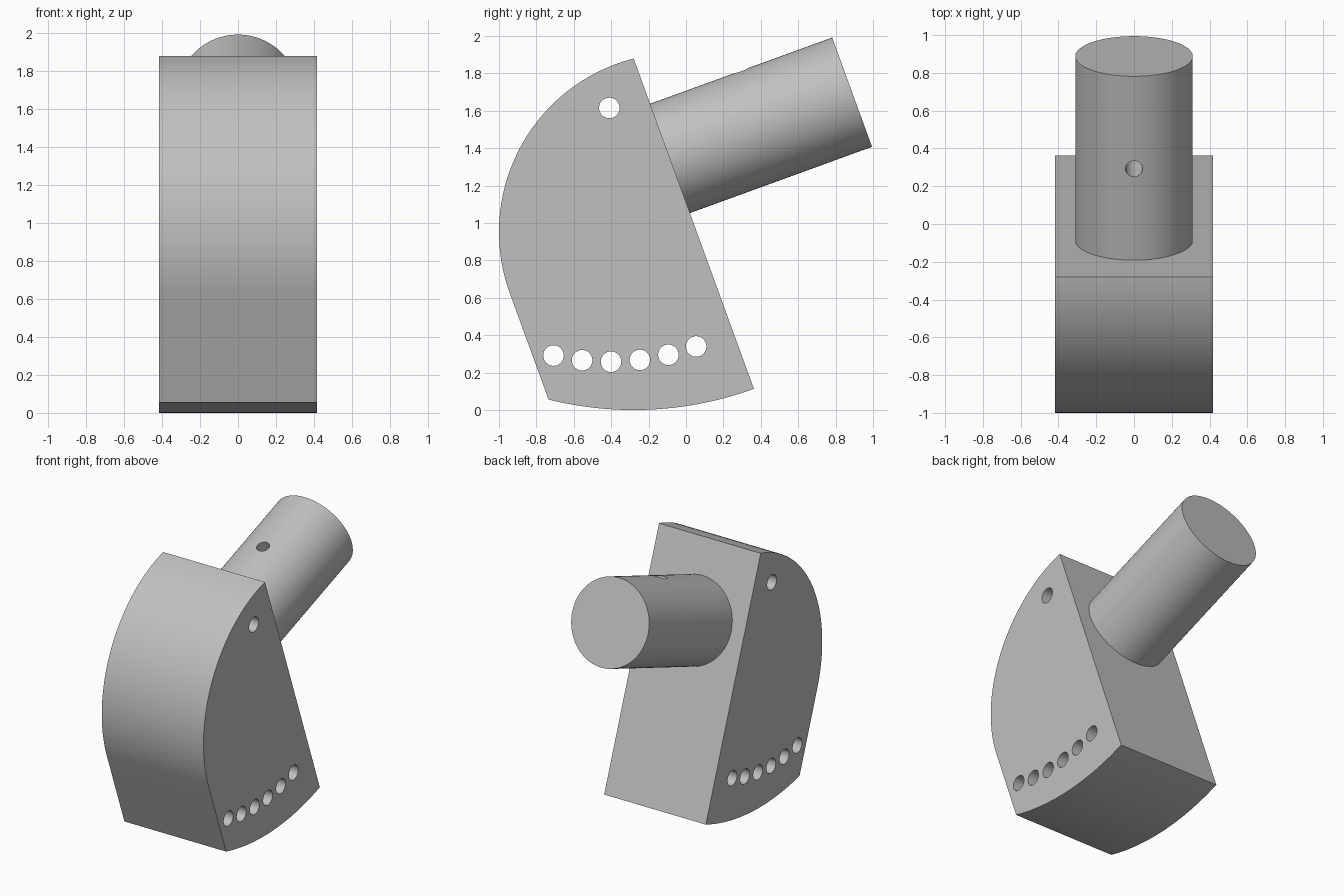
import bpy, bmesh
from math import sin, cos, atan2, radians, pi
from mathutils import Vector, Matrix

if "Cube" in bpy.data.objects:
    bpy.data.objects.remove(bpy.data.objects["Cube"])

TILT = radians(20)
HALF_WIDTH = 0.417
AXIS = Vector((0, cos(TILT), sin(TILT)))     # direction the peg points
UP = Vector((0, -sin(TILT), cos(TILT)))      # along the flat back

grey = bpy.data.materials.new("plain_grey")
grey.use_nodes = True
colour = (0.53, 0.53, 0.53, 1)
grey.diffuse_color = colour
grey.node_tree.nodes["Principled BSDF"].inputs["Base Color"].default_value = colour


def finish(name, bm):
    bmesh.ops.recalc_face_normals(bm, faces=bm.faces)
    mesh = bpy.data.meshes.new(name)
    bm.to_mesh(mesh)
    bm.free()
    obj = bpy.data.objects.new(name, mesh)
    bpy.context.collection.objects.link(obj)
    mesh.materials.append(grey)
    return obj


def rod(name, start, direction, length, radius, sides):
    bm = bmesh.new()
    turn = direction.to_track_quat('Z', 'Y').to_matrix().to_4x4()
    place = Matrix.Translation(start + direction * length / 2) @ turn
    bmesh.ops.create_cone(bm, cap_ends=True, segments=sides, radius1=radius,
                          radius2=radius, depth=length, matrix=place)
    return finish(name, bm)


def drill(target, cutter):
    cutter.hide_render = True
    mod = target.modifiers.new("hole", 'BOOLEAN')
    mod.operation = 'DIFFERENCE'
    mod.solver = 'EXACT'
    mod.object = cutter
    bpy.context.view_layer.objects.active = target
    bpy.ops.object.modifier_apply(modifier=mod.name)
    bpy.data.objects.remove(cutter)


def arc(centre, radius, start, end, steps):
    angles = [start + (end - start) * i / steps for i in range(steps + 1)]
    return [(centre[0] + radius * cos(a), centre[1] + radius * sin(a)) for a in angles]


# Body: side profile with a rounded front and a bottom swung about the top corner
top = (-0.28, 1.88)
front_centre = (-0.043, 0.952)
front_radius = 0.957
top_angle = atan2(top[1] - front_centre[1], top[0] - front_centre[0])
profile = arc(front_centre, front_radius, top_angle, pi + TILT, 48)
profile += arc(top, 1.88, radians(-104), radians(-70), 32)

bm = bmesh.new()
side = bm.faces.new([bm.verts.new((-HALF_WIDTH, y, z)) for y, z in profile])
wall = bmesh.ops.extrude_face_region(bm, geom=[side])
moved = [v for v in wall["geom"] if isinstance(v, bmesh.types.BMVert)]
bmesh.ops.translate(bm, verts=moved, vec=(2 * HALF_WIDTH, 0, 0))
body = finish("body", bm)

# Pivot hole and the fan of adjustment holes, all right through the body
pivot = (-0.41, 1.615)
fan = arc(pivot, 1.357, radians(-102.7), radians(-70), 5)
for y, z in [pivot] + fan:
    drill(body, rod("hole_cutter", Vector((-0.6, y, z)), Vector((1, 0, 0)), 1.2, 0.055, 32))

# Peg standing square on the flat back, with a blind hole halfway along
base = Vector((0, -0.091, 1.343))
sunk = 0.03
length = 1.042
radius = 0.311
peg = rod("peg", base - AXIS * sunk, AXIS, length + sunk, radius, 96)
hole_start = base + AXIS * length / 2
drill(peg, rod("hole_cutter", hole_start, UP, 0.5, 0.045, 32))

# Smooth curved walls, sharp rims
for obj in (body, peg):
    bpy.ops.object.select_all(action='DESELECT')
    obj.select_set(True)
    bpy.context.view_layer.objects.active = obj
    bpy.ops.object.shade_smooth_by_angle(angle=radians(20))
